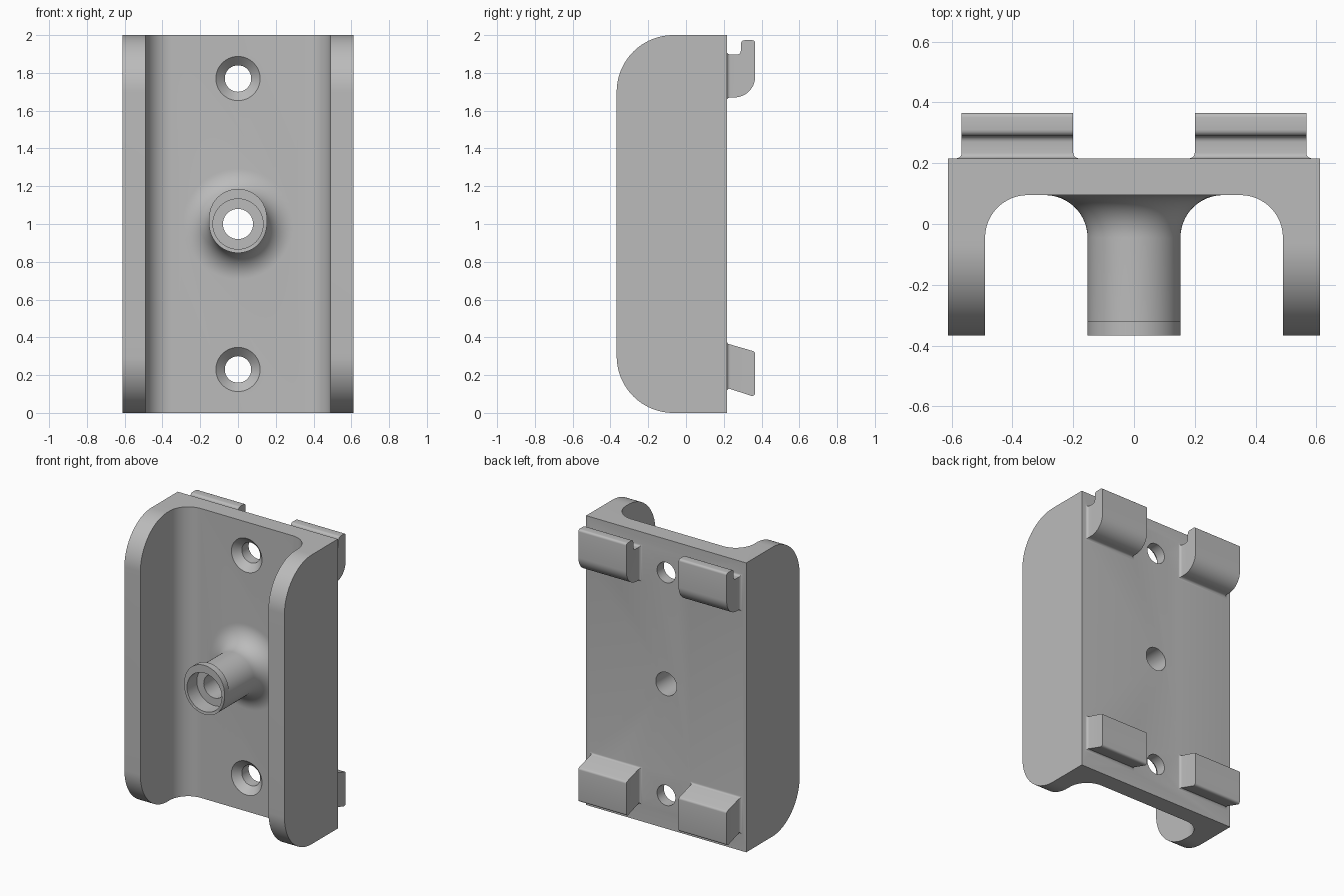
import bpy, bmesh, math
from mathutils import Vector

if "Cube" in bpy.data.objects:
    bpy.data.objects.remove(bpy.data.objects["Cube"])

grey = bpy.data.materials.new("plain grey")
grey.use_nodes = True
grey.diffuse_color = (0.5, 0.5, 0.5, 1)
grey.node_tree.nodes["Principled BSDF"].inputs["Base Color"].default_value = (0.5, 0.5, 0.5, 1)


def finish(name, bm):
    bmesh.ops.remove_doubles(bm, verts=bm.verts, dist=1e-5)
    bmesh.ops.recalc_face_normals(bm, faces=bm.faces)
    mesh = bpy.data.meshes.new(name)
    bm.to_mesh(mesh)
    bm.free()
    mesh.materials.append(grey)
    ob = bpy.data.objects.new(name, mesh)
    bpy.context.collection.objects.link(ob)
    return ob


def arc(cx, cy, r, a, b, n=16):
    angles = [math.radians(a + (b - a) * i / n) for i in range(n + 1)]
    return [(cx + r * math.cos(t), cy + r * math.sin(t)) for t in angles]


def prism(name, pts, place, lo, hi):
    """Extrude a 2D outline; place(u, v, d) gives the 3D point."""
    bm = bmesh.new()
    face = bm.faces.new([bm.verts.new(place(u, v, lo)) for u, v in pts])
    geom = bmesh.ops.extrude_face_region(bm, geom=[face])["geom"]
    move = Vector(place(0, 0, hi)) - Vector(place(0, 0, lo))
    bmesh.ops.translate(bm, vec=move, verts=[g for g in geom if isinstance(g, bmesh.types.BMVert)])
    return finish(name, bm)


def lathe(name, profile, z, steps=64):
    """Turn (radius, y) points about a line along y at height z."""
    bm = bmesh.new()
    verts = [bm.verts.new((r, y, z)) for r, y in profile]
    edges = [bm.edges.new(p) for p in zip(verts, verts[1:])]
    bmesh.ops.spin(bm, geom=verts + edges, cent=(0, 0, z), axis=(0, 1, 0),
                   angle=2 * math.pi, steps=steps)
    return finish(name, bm)


def combine(target, tool, operation):
    mod = target.modifiers.new(operation, 'BOOLEAN')
    mod.operation, mod.object, mod.solver = operation, tool, 'EXACT'
    bpy.context.view_layer.objects.active = target
    bpy.ops.object.modifier_apply(modifier=mod.name)
    bpy.data.objects.remove(tool)


along_x = lambda u, v, d: (d, u, v)
along_y = lambda u, v, d: (u, d, v)
along_z = lambda u, v, d: (u, v, d)

W, BACK, FRONT, PLATE = 0.612, 0.216, -0.367, 0.095
INNER, R, BOSS = 0.49, 0.14, 0.153

# Channel: U section with filleted inside corners
right_half = [(W, BACK), (W, FRONT), (INNER, FRONT)] + arc(INNER - R, PLATE - R, R, 0, 90)
section = right_half + [(-x, y) for x, y in reversed(right_half)]
bracket = prism("channel_bracket", section, along_z, 0, 2)

# Round the front corners of both walls
side = [(0.5, 0), (0.5, 2)] + arc(FRONT + 0.3, 1.7, 0.3, 90, 180, 24) \
    + arc(FRONT + 0.3, 0.3, 0.3, 180, 270, 24)
combine(bracket, prism("side_outline", side, along_x, -1, 1), 'INTERSECT')

# Central boss flaring into the plate
flare = arc(BOSS + R, PLATE - R, R, 180, 90)
combine(bracket, lathe("boss", [(0, FRONT), (BOSS, FRONT)] + flare +
                       [(BOSS + R, 0.15), (0, 0.15)], 1), 'UNION')

# Raised lip on the upper side of the boss end
lip = arc(0, 1.033, BOSS, 0, 180, 32) + arc(0, 1, BOSS, 180, 360, 32)
combine(bracket, prism("boss_lip", lip, along_y, FRONT, -0.32), 'UNION')

# Stepped bore through the boss and two countersunk screw holes
bore = [(0, -0.5), (0.133, -0.5), (0.133, -0.26), (0.08, -0.26), (0.08, 0.3), (0, 0.3)]
combine(bracket, lathe("bore", bore, 1), 'DIFFERENCE')
screw = [(0, PLATE - 0.02), (0.137, PLATE - 0.02), (0.07, PLATE + 0.047), (0.07, 0.3), (0, 0.3)]
for z in (0.23, 1.77):
    combine(bracket, lathe("screw_hole", screw, z), 'DIFFERENCE')

# Rear hooks: upright lipped pair on top, sloping pair below
END, ROOT = 0.366, 0.2
upper = [(ROOT, 1.67)] + arc(0.256, 1.78, 0.11, -90, 0) + arc(0.351, 1.958, 0.015, 0, 90, 5) \
    + arc(0.31, 1.953, 0.02, 90, 180, 5) + arc(0.27, 1.917, 0.02, 0, -90, 5) + [(ROOT, 1.897)]
lower = [(ROOT, 0.136), (0.232, 0.127)] + arc(0.35, 0.106, 0.016, -105, 0, 6) \
    + arc(0.35, 0.312, 0.016, 0, 73, 6) + [(0.232, 0.363), (ROOT, 0.372)]


def root_fillet(name, x0, x1, z0, z1, r=0.018):
    """Small concave flare where a hook meets the plate."""
    bm = bmesh.new()
    rings = []
    for out, depth in [(r, -0.01)] + arc(r, r, r, 270, 180, 5):
        y = BACK + depth
        rings.append([bm.verts.new(p) for p in (
            (x0 - out, y, z0 - out), (x1 + out, y, z0 - out),
            (x1 + out, y, z1 + out), (x0 - out, y, z1 + out))])
    for a, b in zip(rings, rings[1:]):
        for i in range(4):
            j = (i + 1) % 4
            bm.faces.new((a[i], a[j], b[j], b[i]))
    bm.faces.new(rings[0])
    bm.faces.new(rings[-1])
    return finish(name, bm)


for label, outline, z0, z1 in (("upper", upper, 1.67, 1.897), ("lower", lower, 0.13, 0.362)):
    for hand, x0, x1 in (("left", 0.2, 0.567), ("right", -0.567, -0.2)):
        hook = prism(f"{label}_{hand}_hook", outline, along_x, x0, x1)
        combine(hook, root_fillet("hook_root", x0, x1, z0, z1), 'UNION')
        combine(bracket, hook, 'UNION')

# Smooth curves, crisp edges
bpy.ops.object.select_all(action='DESELECT')
bracket.select_set(True)
bpy.context.view_layer.objects.active = bracket
bpy.ops.object.shade_smooth_by_angle(angle=math.radians(30))
